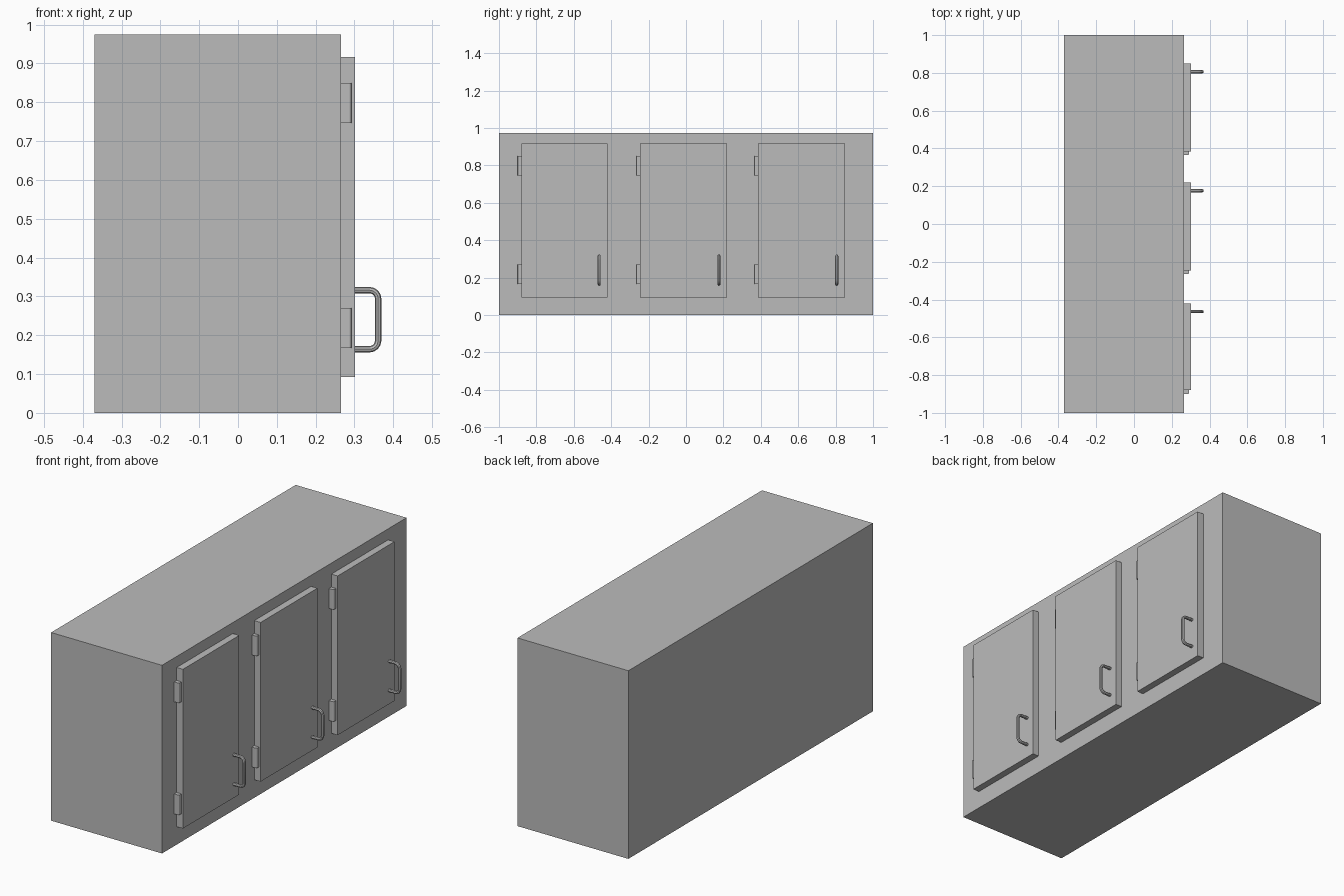
import bpy
import bmesh
from math import sin, cos, pi, radians
from mathutils import Vector

if "Cube" in bpy.data.objects:
    bpy.data.objects.remove(bpy.data.objects["Cube"])

GREY = (0.5, 0.5, 0.5, 1)
grey = bpy.data.materials.new("cabinet_grey")
grey.use_nodes = True
grey.diffuse_color = GREY
grey.node_tree.nodes["Principled BSDF"].inputs["Base Color"].default_value = GREY


def add_object(name, mesh):
    obj = bpy.data.objects.new(name, mesh)
    bpy.context.collection.objects.link(obj)
    mesh.materials.clear()
    mesh.materials.append(grey)
    return obj


def box(name, low, high, round_edge=0):
    """Box between two corners; round_edge softens its outer upright edge."""
    low, high = Vector(low), Vector(high)
    bm = bmesh.new()
    bmesh.ops.create_cube(bm, size=1)
    for v in bm.verts:
        v.co = (low + high) / 2 + v.co * (high - low)
    if round_edge:
        edge = [e for e in bm.edges
                if all(v.co.x > high.x - 1e-4 and v.co.y < low.y + 1e-4 for v in e.verts)]
        bmesh.ops.bevel(bm, geom=edge, offset=round_edge, segments=3,
                        profile=0.5, affect='EDGES')
    mesh = bpy.data.meshes.new(name)
    bm.to_mesh(mesh)
    bm.free()
    return add_object(name, mesh)


def handle(name, y, x0, x1, z0, z1, corner, radius):
    """Round bar bent into a bracket, with both ends sunk into the door."""
    path = [(x0, y, z0)]
    for cz, start in ((z0 + corner, -pi / 2), (z1 - corner, 0)):
        for i in range(5):
            a = start + i * pi / 8
            path.append((x1 - corner + corner * cos(a), y, cz + corner * sin(a)))
    path.append((x0, y, z1))
    curve = bpy.data.curves.new(name, 'CURVE')
    curve.dimensions = '3D'
    curve.bevel_depth = radius
    curve.bevel_resolution = 2
    curve.use_fill_caps = True
    spline = curve.splines.new('POLY')
    spline.points.add(len(path) - 1)
    for point, co in zip(spline.points, path):
        point.co = (*co, 1)
    temp = bpy.data.objects.new(name + "_path", curve)
    bpy.context.collection.objects.link(temp)
    graph = bpy.context.evaluated_depsgraph_get()
    mesh = bpy.data.meshes.new_from_object(temp.evaluated_get(graph))
    bpy.data.objects.remove(temp)
    obj = add_object(name, mesh)
    bpy.ops.object.select_all(action='DESELECT')
    obj.select_set(True)
    bpy.context.view_layer.objects.active = obj
    bpy.ops.object.shade_smooth_by_angle(angle=radians(40))


# Cabinet carcass
FACE = 0.265
box("cabinet_body", (-0.37, -1, 0), (FACE, 1, 0.974))

# Three doors, each with two hinges and a handle
DOOR_FRONT = 0.301
for label, near, far in (("right", -0.88, -0.42),
                         ("middle", -0.245, 0.22),
                         ("left", 0.385, 0.85)):
    box(label + "_door", (FACE, near, 0.093), (DOOR_FRONT, far, 0.917))
    for level, z in (("lower", 0.167), ("upper", 0.747)):
        box(f"{label}_{level}_hinge", (FACE, near - 0.02, z),
            (0.292, near, z + 0.103), round_edge=0.006)
    handle(label + "_handle", far - 0.044, DOOR_FRONT - 0.005, 0.361,
           0.164, 0.316, 0.022, 0.0082)
